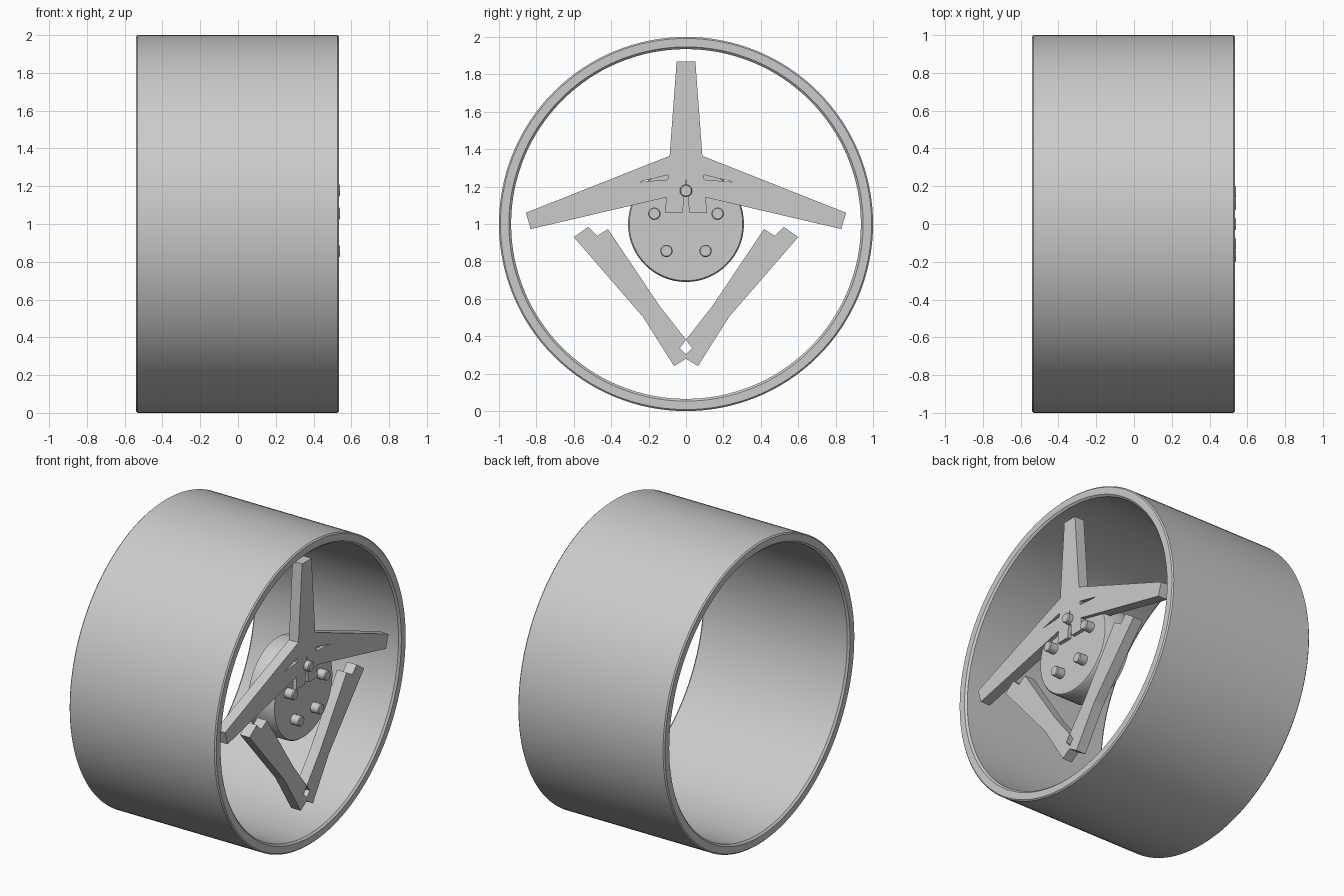
import bpy, bmesh, math
from mathutils import Vector, Matrix

if "Cube" in bpy.data.objects:
    bpy.data.objects.remove(bpy.data.objects["Cube"])

CENTRE_Z = 1.0


def finish(bm, name, smooth=True):
    bmesh.ops.recalc_face_normals(bm, faces=bm.faces)
    mesh = bpy.data.meshes.new(name)
    bm.to_mesh(mesh)
    bm.free()
    obj = bpy.data.objects.new(name, mesh)
    bpy.context.collection.objects.link(obj)
    obj.location.z = CENTRE_Z
    if smooth:
        bpy.context.view_layer.objects.active = obj
        obj.select_set(True)
        bpy.ops.object.shade_smooth_by_angle(angle=math.radians(35))
        obj.select_set(False)
    return obj


def lathe(name, profile, closed, steps=128, centre=(0, 0)):
    """Spin an (x, radius) profile about the wheel axis."""
    bm = bmesh.new()
    rings = []
    for i in range(steps):
        a = 2 * math.pi * i / steps
        rings.append([bm.verts.new((x, centre[0] + r * math.sin(a), centre[1] + r * math.cos(a)))
                      for x, r in profile])
    n = len(profile)
    for i in range(steps):
        a, b = rings[i], rings[(i + 1) % steps]
        for j in range(n if closed else n - 1):
            k = (j + 1) % n
            bm.faces.new((a[j], a[k], b[k], b[j]))
    if not closed:
        bm.faces.new([r[0] for r in rings])
        bm.faces.new([r[-1] for r in rings])
    return finish(bm, name)


def plate(name, outline, x0=0.435, x1=0.505, flip=1):
    """Extrude a (y, z) outline along x."""
    bm = bmesh.new()
    face = bm.faces.new([bm.verts.new((x0, flip * y, z)) for y, z in outline])
    ext = bmesh.ops.extrude_face_region(bm, geom=[face])
    verts = [v for v in ext["geom"] if isinstance(v, bmesh.types.BMVert)]
    bmesh.ops.translate(bm, verts=verts, vec=(x1 - x0, 0, 0))
    return finish(bm, name, smooth=False)


# Barrel with softened lips
lathe("rim_barrel", [(-0.54, 0.992), (-0.532, 1.0), (0.527, 1.0), (0.535, 0.992),
                     (0.535, 0.947), (0.523, 0.935), (-0.528, 0.935), (-0.54, 0.947)], True)

# Hub disc
lathe("hub", [(0.29, 0.31), (0.47, 0.31), (0.48, 0.303)], False, 64)

# Lug bolts
for i in range(5):
    a = 2 * math.pi * i / 5
    lathe(f"lug_bolt_{i + 1}", [(0.46, 0.033), (0.534, 0.033), (0.54, 0.028)], False, 20,
          (0.178 * math.sin(a), 0.178 * math.cos(a)))

# Upright spoke with split foot
half = [(0.05, 0.87), (0.088, 0.36), (0.112, 0.06), (0.018, 0.06)]
plate("upper_spoke", half + [(0, 0.25)] + [(-y, z) for y, z in reversed(half)])

# Mirrored side and lower spokes
side = [(-0.856, 0.06), (-0.088, 0.364), (-0.085, 0.265), (-0.25, 0.225),
        (-0.085, 0.238), (-0.085, 0.147), (-0.83, -0.027)]
lower = [(-0.6, -0.07), (-0.524, -0.016), (-0.476, -0.064), (-0.417, -0.027),
         (-0.14, -0.44), (0, -0.618), (-0.032, -0.663), (0, -0.698), (0, -0.72),
         (-0.064, -0.76), (-0.23, -0.497)]
for flip, label in ((1, "left"), (-1, "right")):
    plate(f"side_spoke_{label}", side, flip=flip)
    plate(f"lower_spoke_{label}", lower, flip=flip)
